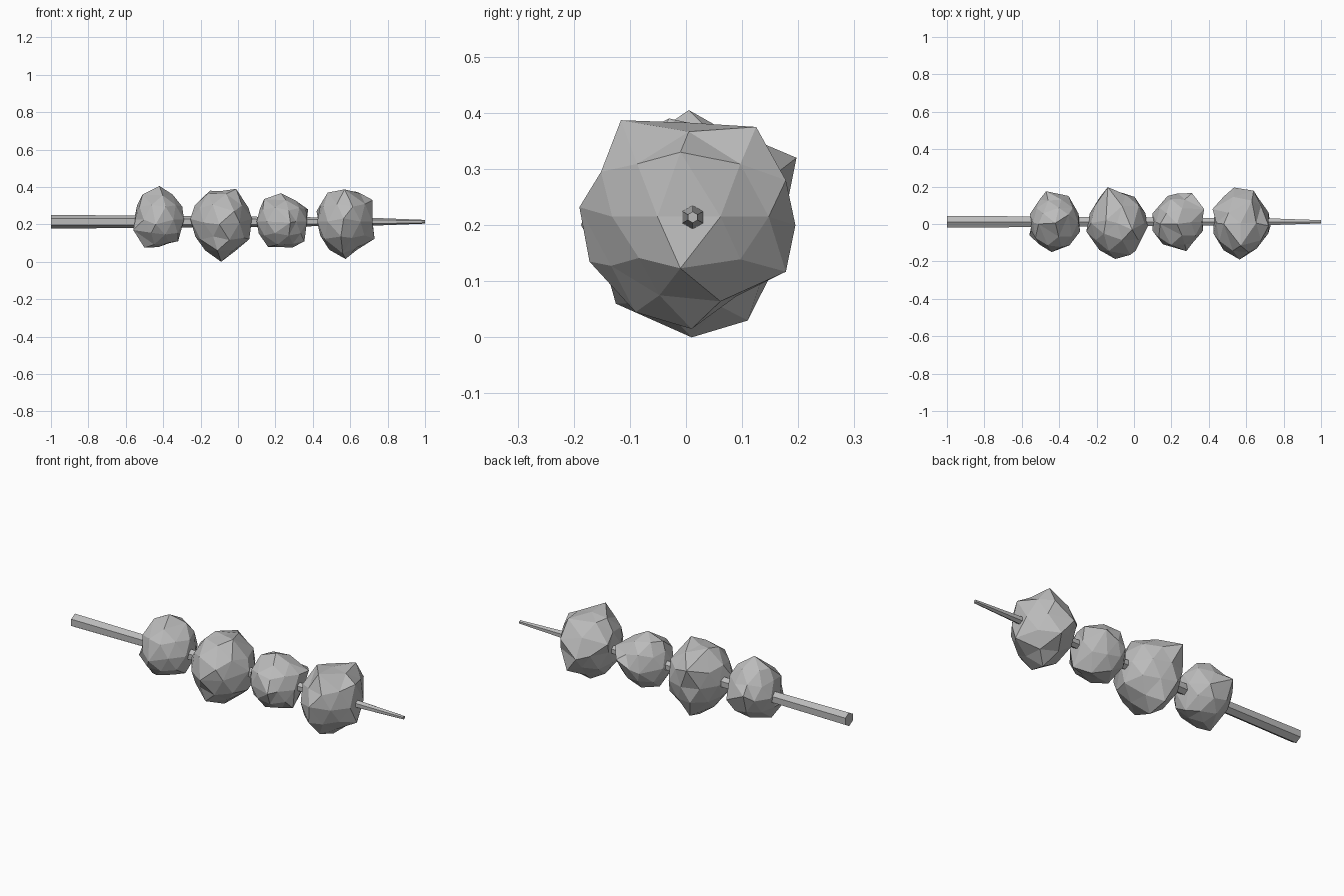
import bpy, bmesh, random
from math import pi, sin, cos
from mathutils import Vector

grey = bpy.data.materials.new("plain grey")
grey.diffuse_color = (0.5, 0.5, 0.5, 1)


def finish(name, bm):
    bmesh.ops.recalc_face_normals(bm, faces=bm.faces)
    me = bpy.data.meshes.new(name)
    bm.to_mesh(me)
    bm.free()
    me.materials.append(grey)
    bpy.context.collection.objects.link(bpy.data.objects.new(name, me))


def skewer(profile, y, z, sides=6):
    """Tapered rod along x, given (x, radius) rings, with a corner on top."""
    bm = bmesh.new()
    rings = [[bm.verts.new((x, y + r * sin(2 * pi * i / sides), z + r * cos(2 * pi * i / sides)))
              for i in range(sides)] for x, r in profile]
    for a, b in zip(rings, rings[1:]):
        for i in range(sides):
            j = (i + 1) % sides
            bm.faces.new((a[i], a[j], b[j], b[i]))
    bm.faces.new(rings[0])
    bm.faces.new(rings[-1])
    finish("skewer", bm)


def chunk(name, centre, radii, peaks, seed):
    """Rough faceted lump: jittered icosphere with its nearest corners pulled to the peaks."""
    rng = random.Random(seed)
    bm = bmesh.new()
    bmesh.ops.create_icosphere(bm, subdivisions=2, radius=1)
    c, r = Vector(centre), Vector(radii)

    def direction(p):
        return Vector([(p[i] - c[i]) / r[i] for i in range(3)]).normalized()

    free = list(bm.verts)
    for v in bm.verts:
        v.co = c + v.co * r * rng.uniform(0.93, 1.03)
    for p in peaks:
        near = max(free, key=lambda v: direction(p).dot(direction(v.co)))
        near.co = p
        free.remove(near)
    finish(name, bm)


skewer([(-1, 0.037), (0.72, 0.021), (1, 0.01)], 0.012, 0.214)

# Four chunks threaded on the skewer
chunk("chunk_1", (-0.425, 0.008, 0.225), (0.14, 0.155, 0.155), [
    (-0.42, 0.005, 0.405), (-0.35, 0.05, 0.36), (-0.47, 0.175, 0.26),
    (-0.35, 0.15, 0.2), (-0.5, -0.03, 0.075), (-0.32, 0.0, 0.11),
    (-0.44, -0.15, 0.2), (-0.56, -0.06, 0.17), (-0.51, 0.0, 0.36)], 1)
chunk("chunk_2", (-0.09, 0.005, 0.21), (0.165, 0.18, 0.178), [
    (-0.01, -0.03, 0.39), (-0.15, 0.02, 0.38), (-0.14, 0.197, 0.32),
    (-0.09, 0.01, 0.0), (-0.1, -0.187, 0.2), (0.075, -0.01, 0.23),
    (0.06, 0.0, 0.12), (-0.255, -0.04, 0.23), (-0.02, -0.165, 0.27),
    (-0.1, 0.11, 0.03), (-0.11, -0.125, 0.06)], 2)
chunk("chunk_3", (0.235, 0.01, 0.215), (0.14, 0.15, 0.143), [
    (0.23, 0.0, 0.367), (0.31, 0.165, 0.25), (0.375, 0.08, 0.28),
    (0.355, -0.03, 0.11), (0.18, 0.15, 0.2), (0.28, -0.145, 0.21),
    (0.16, 0.0, 0.08), (0.14, 0.0, 0.335), (0.29, 0.03, 0.075)], 3)
chunk("chunk_4", (0.57, 0.005, 0.215), (0.155, 0.18, 0.175), [
    (0.57, -0.116, 0.387), (0.63, 0.125, 0.375), (0.64, 0.178, 0.28),
    (0.6, 0.178, 0.117), (0.565, -0.19, 0.232), (0.575, 0.01, 0.015),
    (0.72, -0.01, 0.33), (0.73, -0.01, 0.123), (0.535, 0.195, 0.2),
    (0.42, 0.08, 0.27), (0.48, 0.0, 0.37), (0.55, -0.172, 0.135),
    (0.56, -0.09, 0.045)], 4)
